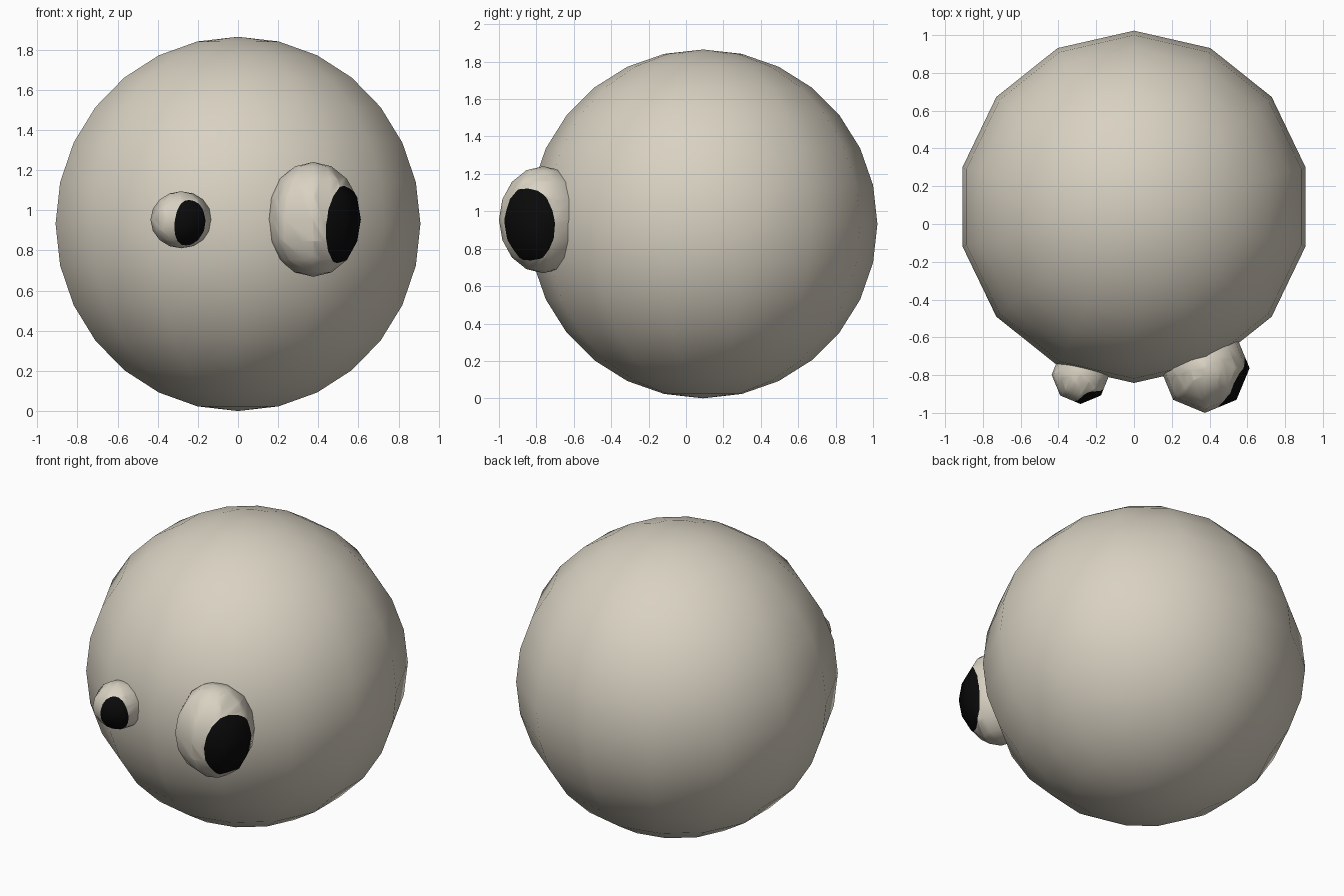
import bpy, bmesh, math
from mathutils import Vector

if "Cube" in bpy.data.objects:
    bpy.data.objects.remove(bpy.data.objects["Cube"])


def material(name, rgb):
    m = bpy.data.materials.new(name)
    m.diffuse_color = (*rgb, 1.0)
    m.use_nodes = True
    m.node_tree.nodes["Principled BSDF"].inputs["Base Color"].default_value = m.diffuse_color
    return m


BEIGE = material("warm beige", (0.69, 0.64, 0.54))
BLACK = material("black", (0.003, 0.003, 0.003))


def ball(name, centre, radii, segments, rings, pupil=None):
    """Smooth low-poly ball; pupil = (azimuth, elevation, half width, half height) in degrees."""
    bm = bmesh.new()
    bmesh.ops.create_uvsphere(bm, u_segments=segments, v_segments=rings, radius=1.0)
    if pupil:
        cut_pupil(bm, *[math.radians(a) for a in pupil])
    for v in bm.verts:
        v.co = Vector([c + r * p for c, r, p in zip(centre, radii, v.co)])
    for f in bm.faces:
        f.smooth = True
    mesh = bpy.data.meshes.new(name)
    bm.to_mesh(mesh)
    bm.free()
    mesh.materials.append(BEIGE)
    if pupil:
        mesh.materials.append(BLACK)
    obj = bpy.data.objects.new(name, mesh)
    bpy.context.collection.objects.link(obj)
    return obj


def cut_pupil(bm, az, el, half_w, half_h, sides=16):
    # axes of the gaze: forward, sideways, up (azimuth runs from the front to +x)
    fwd = Vector((math.sin(az) * math.cos(el), -math.cos(az) * math.cos(el), math.sin(el)))
    side = Vector((math.cos(az), math.sin(az), 0))
    up = side.cross(fwd)
    # planes around an elliptical cone from the eye centre
    planes = []
    for k in range(sides):
        t = 2 * math.pi * (k + 0.5) / sides
        n = (side * (math.cos(t) / math.tan(half_w))
             + up * (math.sin(t) / math.tan(half_h)) - fwd)
        planes.append(n.normalized())
    inside = list(bm.faces)
    for n in planes:
        edges = {e for f in inside for e in f.edges}
        verts = {v for f in inside for v in f.verts}
        res = bmesh.ops.bisect_plane(bm, geom=list(verts) + list(edges) + inside,
                                     dist=1e-5, plane_co=(0, 0, 0), plane_no=n)
        faces = [g for g in res["geom"] if isinstance(g, bmesh.types.BMFace)]
        inside = [f for f in faces if f.calc_center_median().dot(n) < 0]
    for f in inside:
        f.material_index = 1


# round body
ball("body", (0, 0.091, 0.9325), (0.9325, 0.9325, 0.9325), 14, 14)

# small and large eyes with painted pupils
ball("small_eye", (-0.283, -0.798, 0.953), (0.153, 0.155, 0.142), 8, 8,
     pupil=(22.5, -10, 35.5, 56))
ball("large_eye", (0.375, -0.763, 0.955), (0.237, 0.237, 0.286), 8, 8,
     pupil=(62, -7, 44, 45))
